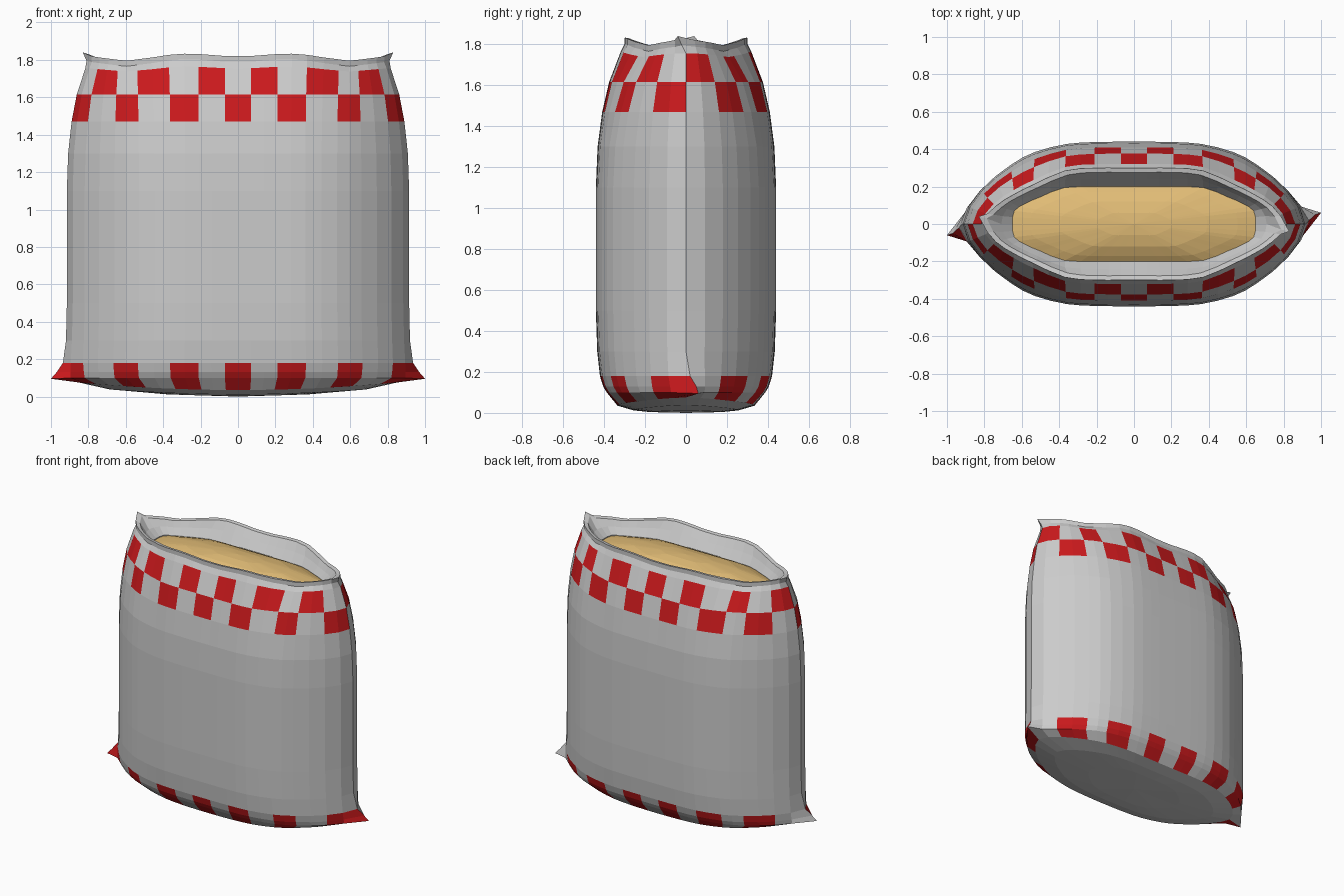
import bpy
from mathutils import Vector

if "Cube" in bpy.data.objects:
    bpy.data.objects.remove(bpy.data.objects["Cube"])

# Quarter cross-sections (x, y), front centre to side; each point is a check column edge
MID = [(.07, .44), (.21, .438), (.36, .428), (.53, .385), (.66, .315), (.82, .18), (.915, 0)]
RIM = [(.07, .30), (.21, .30), (.37, .285), (.54, .21), (.64, .16), (.74, .095), (.80, 0)]
FILL = [(.07, .20), (.20, .20), (.37, .195), (.50, .145), (.58, .11), (.64, .07), (.65, 0)]
SIDES = {12: 1, 38: -1}          # ring indices of the right and left seams


def mix(a, b, t):
    return [(p[0] + (q[0] - p[0]) * t, p[1] + (q[1] - p[1]) * t) for p, q in zip(a, b)]


def ring(sec, z, sx=1, sy=1):
    """Mirror a quarter section to a full ring and add a smooth midpoint per column."""
    q, side = sec[:-1], sec[-1]
    pts = [(x, -y) for x, y in q] + [side] + q[::-1]
    pts += [(-x, y) for x, y in q] + [(-side[0], 0)] + [(-x, -y) for x, y in q[::-1]]
    pts = [Vector((x * sx, y * sy, z)) for x, y in pts]
    n, out = len(pts), []
    for i in range(n):
        a, b, c, d = (pts[(i + k) % n] for k in (-1, 0, 1, 2))
        out += [b, (9 * (b + c) - a - d) / 16]
    return [v.copy() for v in out]


def ear(r, dx, dy, dz, side=0.15):
    """Pull the seam points out to a small twisted corner."""
    for i, s in SIDES.items():
        r[i] += Vector((dx * s, dy * s, dz))
        for k in (-1, 1):
            r[i + k] += Vector((dx * s, dy * s, dz)) * side
    return r


def wave(r, amount):
    """Slack wavy rim: low near the shoulders, high on the ends."""
    for v in r:
        x = abs(v.x)
        dip = max(0, 1 - abs(x - .60) / .2)
        bump = max(0, 1 - abs(x - .26) / .2)
        v.z += amount * (.015 * bump - .025 * dip)
    return r


def material(name, color):
    m = bpy.data.materials.new(name)
    m.diffuse_color = (*color, 1)
    m.use_nodes = True
    m.node_tree.nodes["Principled BSDF"].inputs["Base Color"].default_value = m.diffuse_color
    return m


def loft(name, rings, mats, pole, pole_at_start, paint=lambda row, col: 0):
    n = len(rings[0])
    verts = [v for r in rings for v in r] + [Vector(pole)]
    faces, ids = [], []
    for row in range(len(rings) - 1):
        for i in range(n):
            j = (i + 1) % n
            faces.append((row * n + i, row * n + j, (row + 1) * n + j, (row + 1) * n + i))
            ids.append(paint(row, i // 2))
    base = 0 if pole_at_start else (len(rings) - 1) * n
    for i in range(n):
        a, b = base + i, base + (i + 1) % n
        faces.append((b, a, len(verts) - 1) if pole_at_start else (a, b, len(verts) - 1))
        ids.append(0)
    me = bpy.data.meshes.new(name)
    me.from_pydata(verts, [], faces)
    for m in mats:
        me.materials.append(m)
    me.polygons.foreach_set("material_index", ids)
    me.update()
    ob = bpy.data.objects.new(name, me)
    bpy.context.collection.objects.link(ob)
    return ob


# Bottom: rounded in, lifted toward the ends
bottom = [ring(MID, .004, .42, .40), ring(MID, .012, .75, .58), ring(MID, .035, .93, .76)]
for r in bottom:
    for v in r:
        v.z += .045 * (v.x / .9) ** 2
rings = bottom + [
    ear(ring(MID, .10, 1.0, .88), .085, .06, -.005),
    ear(ring(MID, .13, 1.005, .92), .05, .05, 0),
    ear(ring(MID, .18, 1.01, .955), .012, .02, 0),
    ring(MID, .30, 1.005, .985), ring(MID, .50), ring(MID, 1.10),
    ring(mix(MID, RIM, .06), 1.30),
    ring(mix(MID, RIM, .22), 1.47),
    ring(mix(MID, RIM, .46), 1.615),
    wave(ring(mix(MID, RIM, .86), 1.755), .7),
    # Rim, lip and inner wall
    ear(wave(ring(RIM, 1.79), 1), .01, -.02, .005),
    ear(wave(ring(RIM, 1.82), 1), .03, -.04, .02),
    ear(wave(ring(RIM, 1.815, .96, .92), 1), .02, -.03, .015),
    wave(ring(mix(RIM, FILL, .6), 1.765), .5),
    ring(FILL, 1.71), ring(FILL, 1.66),
]


def checks(row, col):
    if row in (2, 3, 4, 10):                 # bottom row and lower check row
        return col % 2
    return 1 - col % 2 if row == 11 else 0   # upper check row


fabric = material("fabric", (.8, .8, .8))
red = material("red_print", (.60, .01, .012))
gold = material("grain", (.75, .50, .18))
loft("sack", rings, [fabric, red], (0, 0, 0), True, checks)

# Grain heaped slightly in the opening
heap = [ring(FILL, z, s, s) for s, z in ((1.03, 1.70), (.85, 1.725), (.6, 1.75), (.3, 1.765))]
loft("grain_fill", heap, [gold], (0, 0, 1.77), False)
